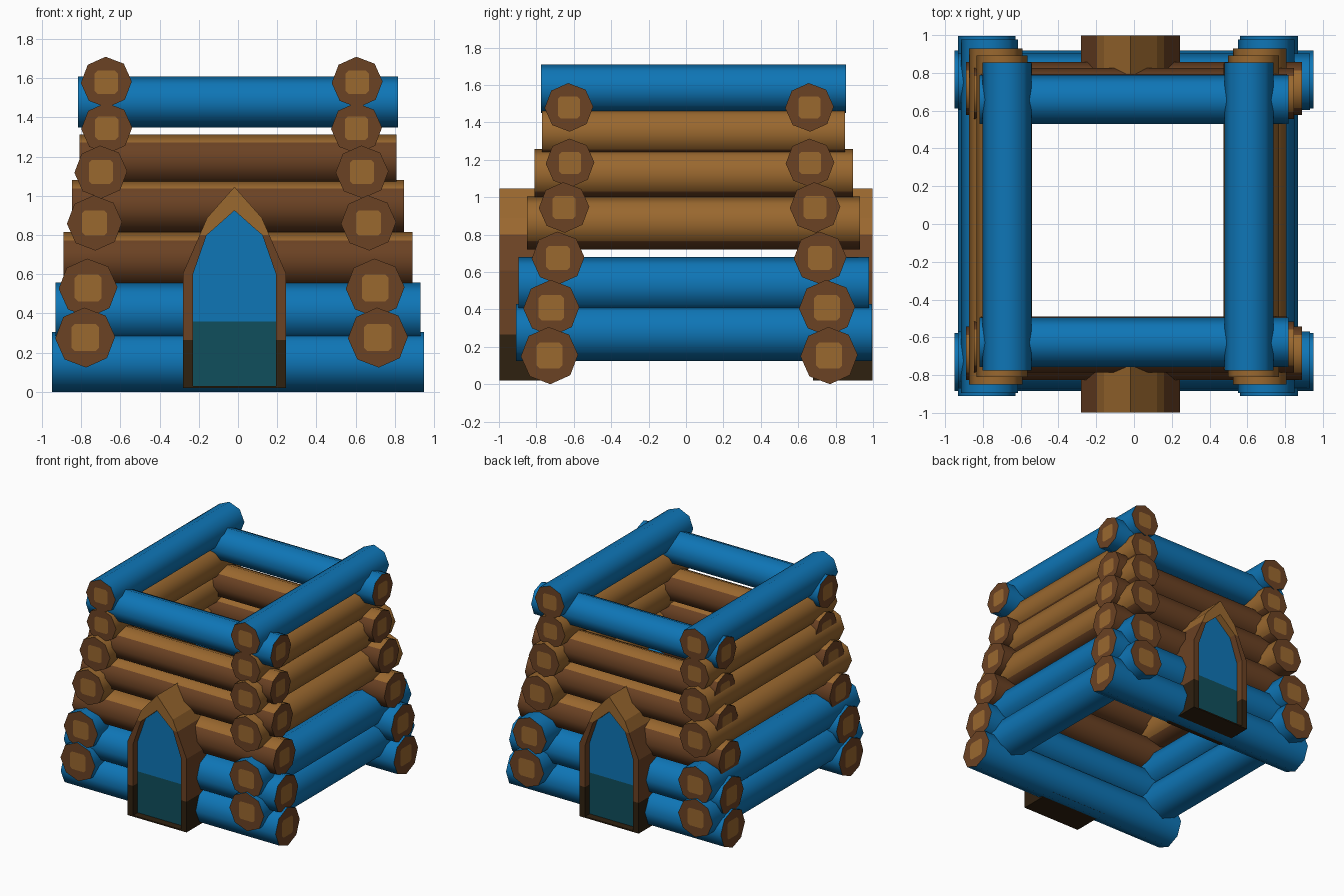
import bpy, bmesh, math
from mathutils import Vector

if "Cube" in bpy.data.objects:
    bpy.data.objects.remove(bpy.data.objects["Cube"])


def material(name, rgb):
    m = bpy.data.materials.new(name)
    m.diffuse_color = (*rgb, 1)
    m.use_nodes = True
    m.node_tree.nodes["Principled BSDF"].inputs["Base Color"].default_value = m.diffuse_color
    return m


MATS = [material("blue paint", (0.0045, 0.18, 0.47)),
        material("brown bark", (0.147, 0.054, 0.017)),
        material("tan wood", (0.323, 0.138, 0.028)),
        material("dark wood", (0.028, 0.015, 0.005)),
        material("teal", (0.005, 0.078, 0.107))]
BLUE, BROWN, TAN, DARK, TEAL = range(5)


def finish(bm, name, smooth=False):
    bmesh.ops.recalc_face_normals(bm, faces=bm.faces[:])
    me = bpy.data.meshes.new(name)
    bm.to_mesh(me)
    bm.free()
    for m in MATS:
        me.materials.append(m)
    ob = bpy.data.objects.new(name, me)
    bpy.context.collection.objects.link(ob)
    if smooth:
        bpy.context.view_layer.objects.active = ob
        ob.select_set(True)
        bpy.ops.object.shade_smooth_by_angle(angle=math.radians(50))
        ob.select_set(False)


# Octagonal log along x or y, with a clipped square of core wood on each end
def log(name, axis, lo, hi, side, z, r, blue):
    bm = bmesh.new()

    def vert(t, angle, rad):
        u, v = side + rad * math.cos(angle), z + rad * math.sin(angle)
        return bm.verts.new((t, u, v) if axis == "x" else (u, t, v))

    core = [math.radians(90 * (k // 2) + (37 if k % 2 == 0 else 53)) for k in range(8)]
    core_r = 0.47 * r / math.cos(math.radians(37))
    rings = []
    for t in (lo, hi):
        outer = [vert(t, k * math.pi / 4 + 0.03, r) for k in range(8)]
        inner = [vert(t, a, core_r * 0.97) for a in core]
        rings.append(outer)
        bm.faces.new(inner).material_index = TAN
        for k in range(8):
            j = (k + 1) % 8
            bm.faces.new((outer[k], outer[j], inner[j], inner[k])).material_index = BROWN
    for k in range(8):
        j = (k + 1) % 8
        f = bm.faces.new((rings[0][k], rings[0][j], rings[1][j], rings[1][k]))
        if blue:
            f.material_index = BLUE
        elif axis == "x":
            f.material_index = TAN if k in (1, 2) else BROWN
        else:
            f.material_index = BROWN if k in (5, 6) else TAN
    finish(bm, name, True)


# Front and back wall logs: half length, front y, back y, z, radius
X_LOGS = [(0.95, -0.73, 0.765, 0.153, 0.153), (0.932, -0.72, 0.754, 0.408, 0.15),
          (0.89, -0.684, 0.717, 0.675, 0.141), (0.848, -0.652, 0.69, 0.945, 0.135),
          (0.81, -0.62, 0.663, 1.183, 0.13), (0.817, -0.626, 0.66, 1.48, 0.13)]
# Side wall logs: y start, y end, left x, right x, z, radius
Y_LOGS = [(-0.91, 0.995, -0.78, 0.714, 0.277, 0.153), (-0.895, 0.978, -0.765, 0.70, 0.53, 0.15),
          (-0.85, 0.93, -0.732, 0.666, 0.862, 0.141), (-0.81, 0.892, -0.70, 0.633, 1.122, 0.135),
          (-0.77, 0.85, -0.67, 0.605, 1.345, 0.13), (-0.775, 0.855, -0.672, 0.608, 1.58, 0.13)]
for i in range(6):
    blue = i in (0, 1, 5)
    h, yf, yb, z, r = X_LOGS[i]
    log(f"front_log_{i + 1}", "x", -h, h, yf, z, r, blue)
    log(f"back_log_{i + 1}", "x", -h, h, yb, z, r, blue)
    a, b, xl, xr, z, r = Y_LOGS[i]
    log(f"left_log_{i + 1}", "y", a, b, xl, z, r, blue)
    log(f"right_log_{i + 1}", "y", a, b, xr, z, r, blue)

# Half outlines of the pointed doorway, bottom to apex: (half width, z)
OUTER = [(0.262, 0.02), (0.262, 0.265), (0.262, 0.36), (0.262, 0.607),
         (0.178, 0.80), (0.14, 0.888), (0, 1.046)]
INNER = [(0.212, 0.03), (0.212, 0.265), (0.212, 0.36), (0.212, 0.60),
         (0.142, 0.80), (0.10, 0.836), (0, 0.925)]


def doorway(name, s):
    bm = bmesh.new()

    def ring(half, y):
        pts = half + [(-x, z) for x, z in reversed(half[:-1])]
        return [bm.verts.new((x - 0.018, s * y, z)) for x, z in pts]

    def wood(f):
        z = f.calc_center_median().z
        f.material_index = DARK if z < 0.265 else BROWN if z < 0.80 else TAN

    def fill(r, rule):
        n = len(r)
        for k in range(n // 2):
            f = bm.faces.new([r[k], r[k + 1]] + ([r[n - 2 - k]] if k + 1 < n // 2 else [])
                             + [r[n - 1 - k]])
            rule(f)

    def glass(f):
        f.material_index = TEAL if f.calc_center_median().z < 0.36 else BLUE

    back, front = ring(OUTER, 0.68), ring(OUTER, 0.998)
    lip, pane = ring(INNER, 0.998), ring(INNER, 0.94)
    # outer shell, front rim and reveal around the pane
    for a, b in ((back, front), (front, lip), (lip, pane)):
        for k in range(len(a)):
            j = (k + 1) % len(a)
            wood(bm.faces.new((a[k], a[j], b[j], b[k])))
    fill(back, wood)
    fill(pane, glass)
    finish(bm, name)


doorway("front_doorway", -1)
doorway("back_doorway", 1)
